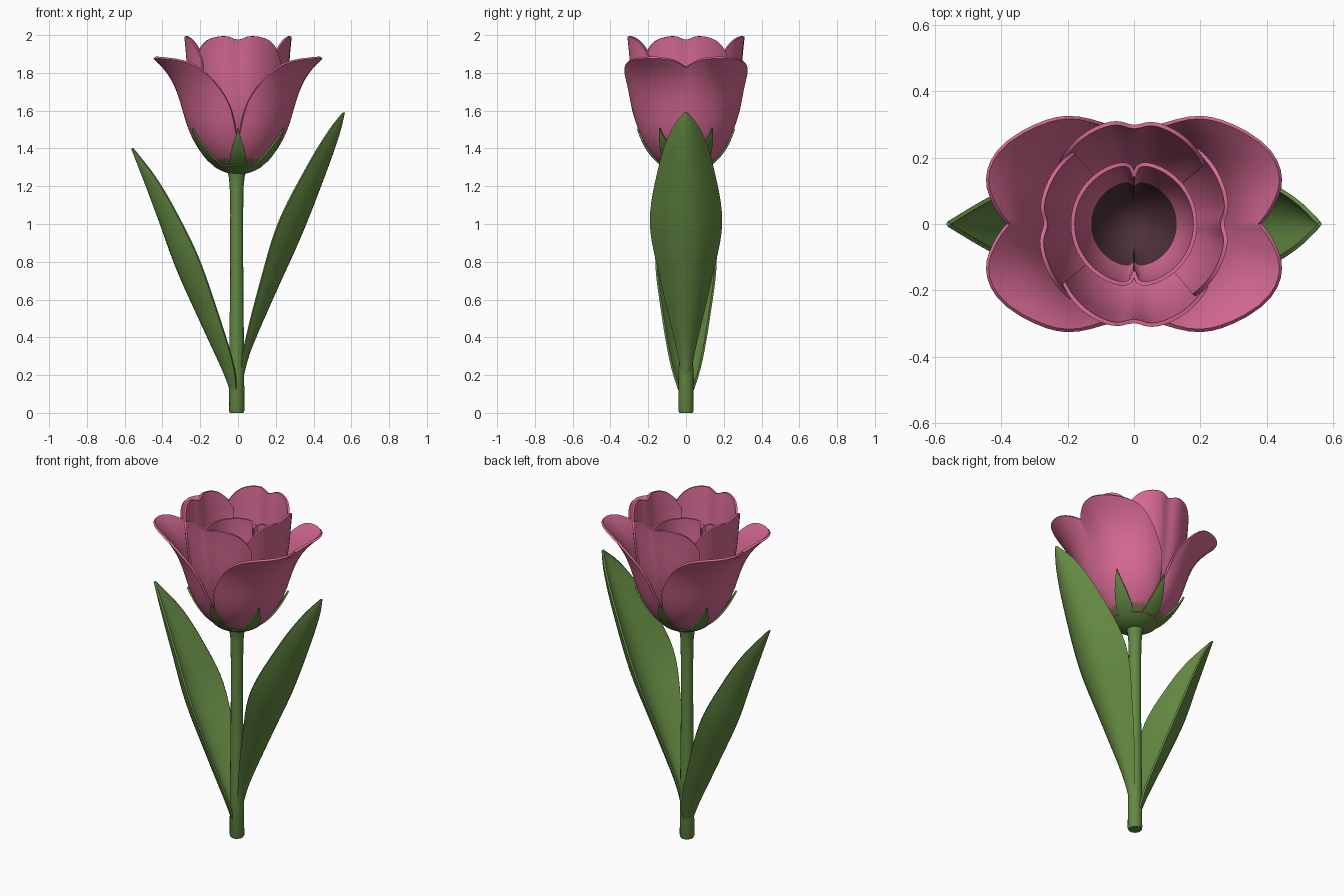
import bpy
from math import sin, cos, pi, sqrt, exp, radians
from mathutils import Vector

cube = bpy.data.objects.get("Cube")
if cube:
    bpy.data.objects.remove(cube, do_unlink=True)


def material(name, rgb):
    m = bpy.data.materials.new(name)
    m.use_nodes = True
    m.diffuse_color = (*rgb, 1)
    m.node_tree.nodes["Principled BSDF"].inputs["Base Color"].default_value = (*rgb, 1)
    return m


PINK = material("petal_pink", (0.68, 0.145, 0.295))
GREEN = material("leaf_green", (0.125, 0.25, 0.054))
OLIVE = material("petal_base_olive", (0.25, 0.17, 0.1))
DARK = material("heart_dark", (0.075, 0.03, 0.042))


def spline(points, t):
    """Smooth curve through points of any dimension, t from 0 to 1."""
    n = len(points) - 1
    i = min(int(t * n), n - 1)
    f = t * n - i
    p0, p1, p2, p3 = (points[max(0, min(n, i + k))] for k in (-1, 0, 1, 2))
    return [b + 0.5 * f * (c - a + f * (2 * a - 5 * b + 4 * c - d
            + f * (3 * (b - c) + d - a))) for a, b, c, d in zip(p0, p1, p2, p3)]


def finish(ob):
    bpy.ops.object.select_all(action="DESELECT")
    ob.select_set(True)
    bpy.context.view_layer.objects.active = ob
    bpy.ops.object.convert(target="MESH")
    bpy.ops.object.shade_smooth_by_angle(angle=radians(40))


def sheet(name, fn, nu, nv, mat, thick=0.012):
    """Thickened surface from fn(u, v), u in -1..1 across and v in 0..1 along."""
    verts = [fn(2 * i / nu - 1, j / nv) for j in range(nv + 1) for i in range(nu + 1)]
    row = nu + 1
    faces = [(j * row + i, j * row + i + 1, (j + 1) * row + i + 1, (j + 1) * row + i)
             for j in range(nv) for i in range(nu)]
    me = bpy.data.meshes.new(name)
    me.from_pydata(verts, [], faces)
    me.materials.append(mat)
    ob = bpy.data.objects.new(name, me)
    bpy.context.collection.objects.link(ob)
    mod = ob.modifiers.new("thickness", "SOLIDIFY")
    mod.thickness = thick
    mod.offset = 0
    finish(ob)
    return ob


def color_below(ob, mat, height):
    ob.data.materials.append(mat)
    for face in ob.data.polygons:
        if face.center.z < height:
            face.material_index = 1


def bowl(z, base, height, radius):
    h = max(0, min(1, (z - base) / height))
    return radius * sqrt(1 - (1 - h) ** 2.4)


def polar(r, a, z):
    return (r * cos(a), r * sin(a), z)


# Outer petals: two flared half cups with a notched rim (angle, radius, height)
RIM = [(0, 0.38, 1.83), (8, 0.425, 1.865), (17, 0.463, 1.88), (28, 0.465, 1.88),
       (45, 0.42, 1.865), (58, 0.38, 1.825), (72, 0.32, 1.72), (83, 0.29, 1.6),
       (90, 0.26, 1.42)]


def outer_petal(facing):
    def fn(u, v):
        a, rim_r, rim_z = spline(RIM, abs(u))
        z = 1.28 + (rim_z - 1.28) * v ** 1.5
        flare = max(0, (z - 1.5) / max(0.05, rim_z - 1.5)) ** 3
        r = bowl(z, 1.275, 0.6, 0.31)
        r += flare * max(0, rim_r - bowl(rim_z, 1.275, 0.6, 0.31))
        r *= 1 - 0.07 * (a / 90) ** 10
        return polar(r, facing + radians(a) * (1 if u > 0 else -1), z)
    return fn


for side, facing in (("left", 0), ("right", pi)):
    petal = sheet("outer_petal_" + side, outer_petal(facing), 48, 28, PINK)
    color_below(petal, OLIVE, 1.345)


# Middle petals: four upright ones, each overlapping the next
def middle_petal(facing):
    def fn(u, v):
        a = facing + radians(50) * u
        crease = exp(-(u * 7) ** 2)
        top = 1.995 - 0.02 * crease - 0.13 * u ** 4
        z = 1.31 + (top - 1.31) * v ** 1.5
        k = (z - 1.31) / 0.69
        r = bowl(z, 1.305, 0.6, 0.262) + 0.022 * k ** 4 - 0.015 * crease * k
        r *= (1 + 0.1 * sin(a) ** 2) * (1 + 0.02 * u)
        return polar(r, a, z)
    return fn


for name, turn in (("left", 0), ("back", 1), ("right", 2), ("front", 3)):
    sheet("middle_petal_" + name, middle_petal(turn * pi / 2), 30, 18, PINK)


# Inner petals: a low cup in two halves with edges curled inward and a dark heart
def inner_petal(facing):
    def fn(u, v):
        a = facing + radians(91) * u
        top = 1.85 - 0.03 * abs(u) ** 8
        z = 1.37 + (top - 1.37) * v ** 1.5
        r = bowl(z, 1.37, 0.5, 0.185) * (1 - 0.22 * v * abs(u) ** 24)
        return polar(r, a, z)
    return fn


for side, facing in (("left", 0), ("right", pi)):
    petal = sheet("inner_petal_" + side, inner_petal(facing), 40, 28, PINK)
    color_below(petal, DARK, 1.505)


# Green base of the flower with six pointed sepals
def base_fn(u, v):
    z = 1.267 + 0.043 * v ** 1.5
    return polar(bowl(z, 1.266, 0.6, 0.31) + 0.003, u * pi, z)


sheet("flower_base", base_fn, 32, 8, GREEN, 0.006)

SEPAL_WIDTH = [(0.032,), (0.042,), (0.043,), (0.034,), (0.018,), (0.002,)]


def sepal(angle):
    out = Vector((cos(angle), sin(angle), 0))
    across = Vector((-sin(angle), cos(angle), 0))
    tip = 0.012 - 0.024 * abs(sin(angle)) ** 8

    def fn(u, v):
        z = 1.28 + 0.225 * v ** 1.3
        r = bowl(z, 1.275, 0.6, 0.31) + 0.01 + tip * v * v - 0.008 * u * u * (1 - v)
        return out * r + across * (u * spline(SEPAL_WIDTH, v)[0]) + Vector((0, 0, z))
    return fn


for i in range(6):
    sheet(f"sepal_{i + 1}", sepal(radians(30 + 60 * i)), 6, 14, GREEN, 0.01)


# Stem: tapered tube that widens under the flower
curve = bpy.data.curves.new("stem", "CURVE")
curve.dimensions = "3D"
curve.bevel_depth = 1
curve.bevel_resolution = 5
curve.use_fill_caps = True
path = curve.splines.new("POLY")
STEM = [(0, 0.036), (0.012, 0.041), (0.3, 0.039), (0.7, 0.035), (1.05, 0.034),
        (1.2, 0.037), (1.25, 0.042), (1.28, 0.05)]
path.points.add(len(STEM) - 1)
for point, (z, radius) in zip(path.points, STEM):
    point.co = (-0.007, 0, z, 1)
    point.radius = radius
curve.materials.append(GREEN)
stem = bpy.data.objects.new("stem", curve)
bpy.context.collection.objects.link(stem)
finish(stem)

# Leaves: long cupped blades (outward, height, half width)
TALL_LEAF = [(0.025, 0.2, 0.02), (0.07, 0.35, 0.052), (0.2, 0.65, 0.128),
             (0.335, 0.95, 0.187), (0.46, 1.27, 0.138), (0.53, 1.47, 0.075),
             (0.56, 1.59, 0.004)]
SHORT_LEAF = [(0.02, 0.07, 0.02), (0.075, 0.22, 0.075), (0.185, 0.46, 0.122),
              (0.32, 0.76, 0.158), (0.415, 1.02, 0.122), (0.49, 1.22, 0.075),
              (0.56, 1.4, 0.004)]


def leaf(side, blade, depth):
    def fn(u, v):
        x, z, w = spline(blade, v)
        cup = depth * w * u * u
        return (side * (x - 0.88 * cup), side * u * w, z + 0.45 * cup)
    return fn


sheet("leaf_left", leaf(1, TALL_LEAF, 0.72), 14, 36, GREEN)
sheet("leaf_right", leaf(-1, SHORT_LEAF, 0.8), 14, 36, GREEN)
